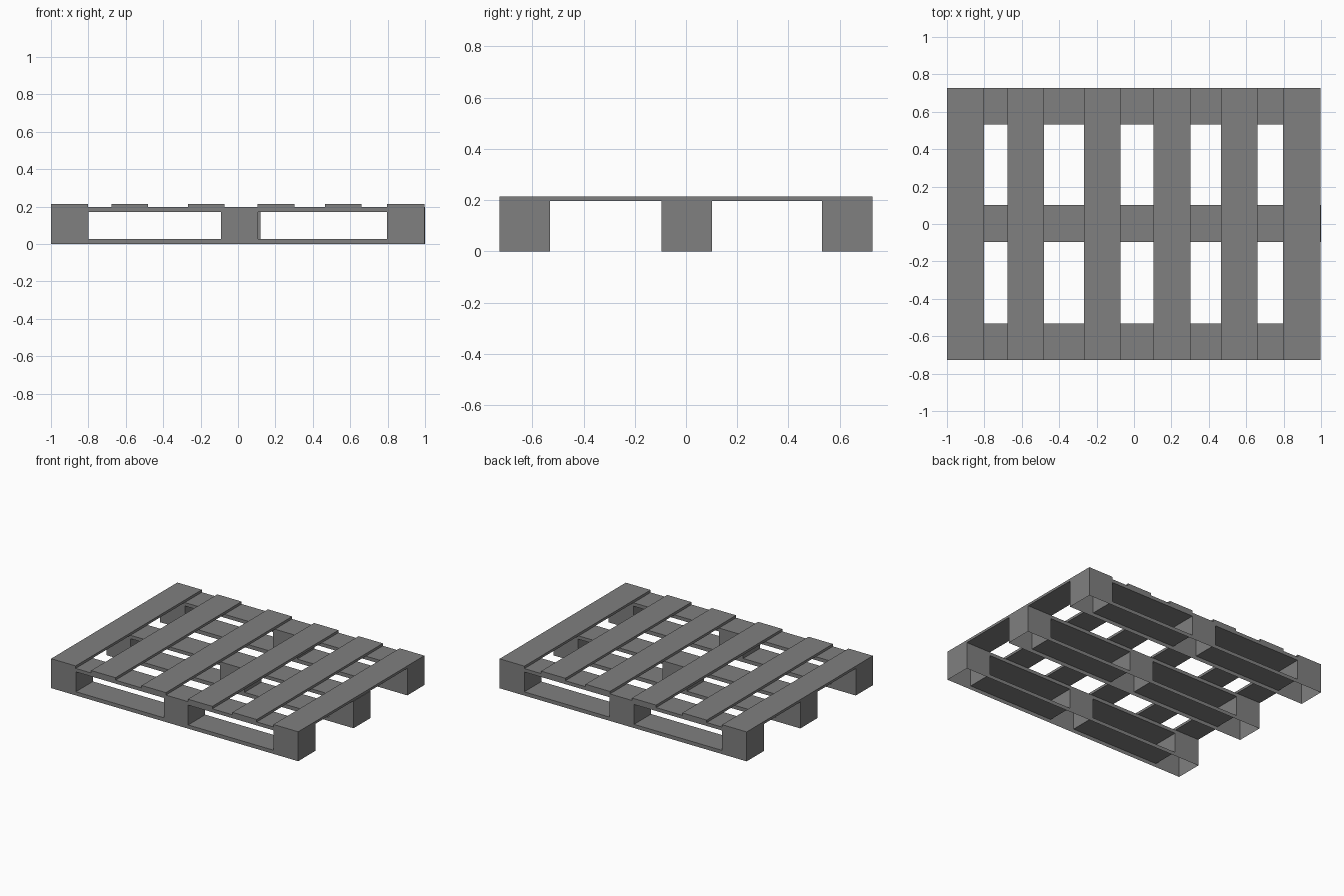
import bpy, bmesh

if "Cube" in bpy.data.objects:
    bpy.data.objects.remove(bpy.data.objects["Cube"])

BOARD_TOP = 0.197
DECK_TOP = 0.215
HALF_DEPTH = 0.728

# Dark grey for every part
dark = bpy.data.materials.new("dark_grey")
dark.diffuse_color = (0.215, 0.215, 0.215, 1)
dark.use_nodes = True
dark.node_tree.nodes["Principled BSDF"].inputs["Base Color"].default_value = dark.diffuse_color


def finish(name, bm):
    bmesh.ops.remove_doubles(bm, verts=bm.verts, dist=1e-5)
    bmesh.ops.recalc_face_normals(bm, faces=bm.faces)
    mesh = bpy.data.meshes.new(name)
    bm.to_mesh(mesh)
    bm.free()
    mesh.materials.append(dark)
    obj = bpy.data.objects.new(name, mesh)
    bpy.context.collection.objects.link(obj)
    return obj


def runner(name, y0, y1, xs):
    """Shell of three hollow feet joined by boards, two windows, open underside."""
    bm = bmesh.new()
    zs = [0, 0.027, 0.172, BOARD_TOP]

    def quad(*pts):
        bm.faces.new([bm.verts.new(p) for p in pts])

    def across(xa, za, xb, zb):
        quad((xa, y0, za), (xb, y0, zb), (xb, y1, zb), (xa, y1, za))

    for i in range(5):
        xa, xb = xs[i], xs[i + 1]
        # front and back walls, leaving the windows open
        for j in range(3):
            if i in (1, 3) and j == 1:
                continue
            za, zb = zs[j], zs[j + 1]
            for y in (y0, y1):
                quad((xa, y, za), (xb, y, za), (xb, y, zb), (xa, y, zb))
        # top skin
        across(xa, BOARD_TOP, xb, BOARD_TOP)
        # window lining
        if i in (1, 3):
            across(xa, zs[1], xb, zs[1])
            across(xa, zs[2], xb, zs[2])
            across(xa, zs[1], xa, zs[2])
            across(xb, zs[1], xb, zs[2])
    # end walls
    for x in (xs[0], xs[-1]):
        for j in range(3):
            across(x, zs[j], x, zs[j + 1])
    return finish(name, bm)


def slat(name, x0, x1):
    bm = bmesh.new()
    bmesh.ops.create_cube(bm, size=1)
    for v in bm.verts:
        v.co.x = x0 if v.co.x < 0 else x1
        v.co.y = -HALF_DEPTH if v.co.y < 0 else HALF_DEPTH
        v.co.z = BOARD_TOP if v.co.z < 0 else DECK_TOP
    return finish(name, bm)


# Runners
side_x = [-1, -0.8, -0.09, 0.107, 0.797, 0.996]
mid_x = [-0.995, -0.8, -0.08, 0.12, 0.8, 1.0]
runner("front_runner", -HALF_DEPTH, -0.531, side_x)
runner("middle_runner", -0.095, 0.102, mid_x)
runner("back_runner", 0.531, HALF_DEPTH, side_x)

# Deck slats
for n, (a, b) in enumerate([(-1, -0.802), (-0.677, -0.48), (-0.268, -0.073),
                            (0.105, 0.302), (0.465, 0.661), (0.796, 0.996)]):
    slat(f"deck_slat_{n + 1}", a, b)
